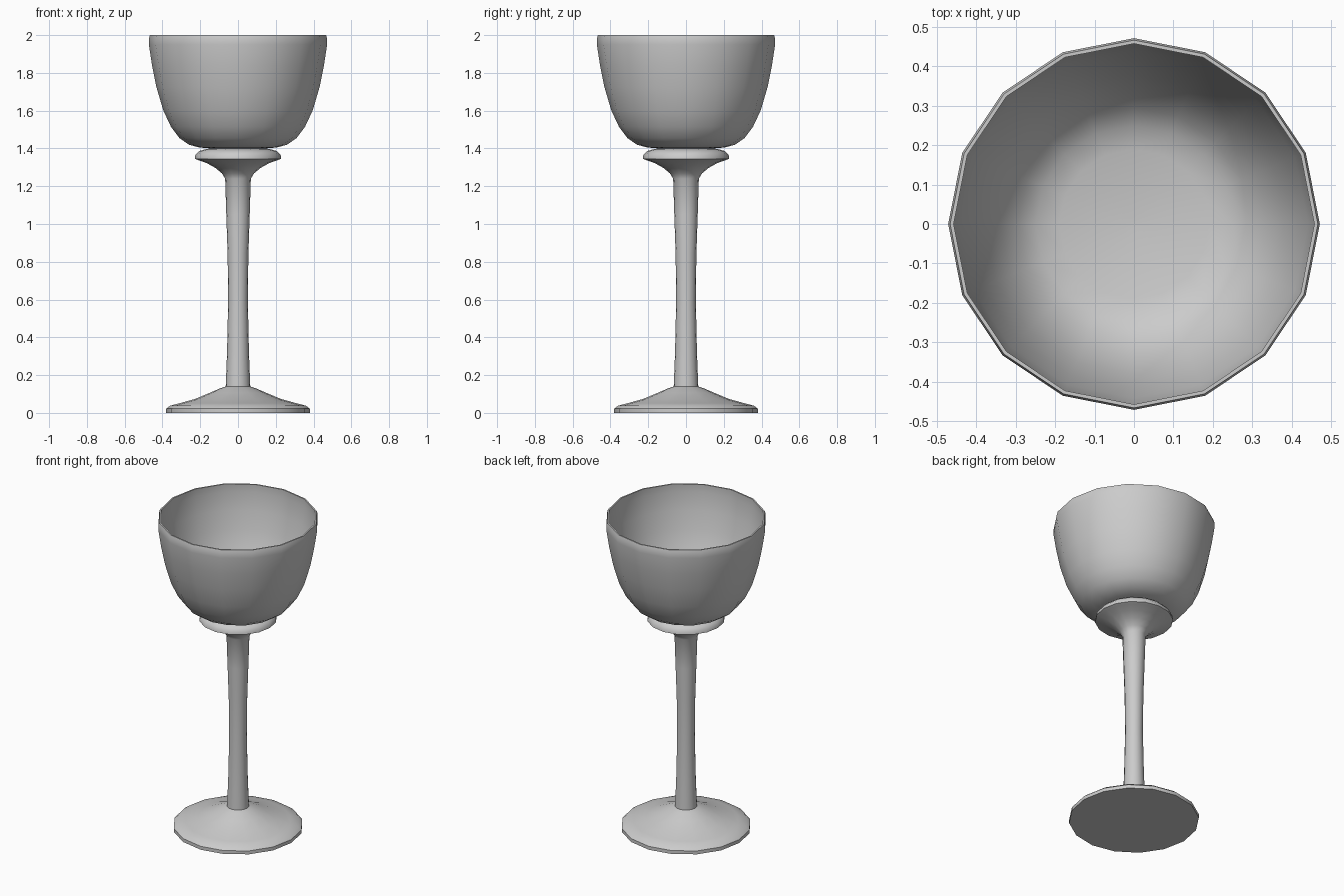
import bpy, bmesh, math

SIDES = 16


def lathe(name, profile, angle=40):
    """Revolve (radius, z) points around z; radius 0 makes a pole."""
    bm = bmesh.new()
    rings = []
    for r, z in profile:
        if r == 0:
            rings.append([bm.verts.new((0, 0, z))] * SIDES)
        else:
            rings.append([bm.verts.new((r * math.cos(2 * math.pi * i / SIDES),
                                        r * math.sin(2 * math.pi * i / SIDES), z))
                          for i in range(SIDES)])
    for a, b in zip(rings, rings[1:]):
        for i in range(SIDES):
            j = (i + 1) % SIDES
            bm.faces.new(list(dict.fromkeys((a[i], a[j], b[j], b[i]))))
    mesh = bpy.data.meshes.new(name)
    bm.to_mesh(mesh)
    bm.free()
    ob = bpy.data.objects.new(name, mesh)
    bpy.context.collection.objects.link(ob)
    bpy.ops.object.select_all(action='DESELECT')
    ob.select_set(True)
    bpy.context.view_layer.objects.active = ob
    bpy.ops.object.shade_smooth_by_angle(angle=math.radians(angle))
    return ob


# Foot: flat underside, low domed top
lathe("foot", [(0, 0), (0.38, 0), (0.38, 0.022), (0.36, 0.038), (0.31, 0.051),
               (0.23, 0.073), (0.15, 0.106), (0.095, 0.13), (0.065, 0.14)])

# Stem: slightly waisted, flaring into the collar
lathe("stem", [(0.065, 0.14), (0.058, 0.32), (0.052, 0.60), (0.055, 0.84),
               (0.062, 1.05), (0.068, 1.24), (0.085, 1.268), (0.12, 1.297),
               (0.165, 1.322), (0.215, 1.34)])

# Collar: rounded disc under the bowl
lathe("collar", [(0.215, 1.34), (0.228, 1.345), (0.226, 1.365), (0.205, 1.387),
                 (0.17, 1.396), (0.145, 1.40)])

# Bowl: outer wall, thin rim, inner wall
lathe("bowl", [(0.145, 1.40), (0.205, 1.405), (0.26, 1.42), (0.31, 1.455),
               (0.355, 1.515), (0.395, 1.60), (0.432, 1.725), (0.455, 1.84),
               (0.472, 1.95), (0.472, 1.98), (0.467, 2.0),
               (0.458, 2.0), (0.460, 1.95), (0.442, 1.84), (0.418, 1.725),
               (0.381, 1.605), (0.34, 1.525), (0.295, 1.468), (0.25, 1.436),
               (0.19, 1.42), (0.012, 1.412), (0, 1.412)])
